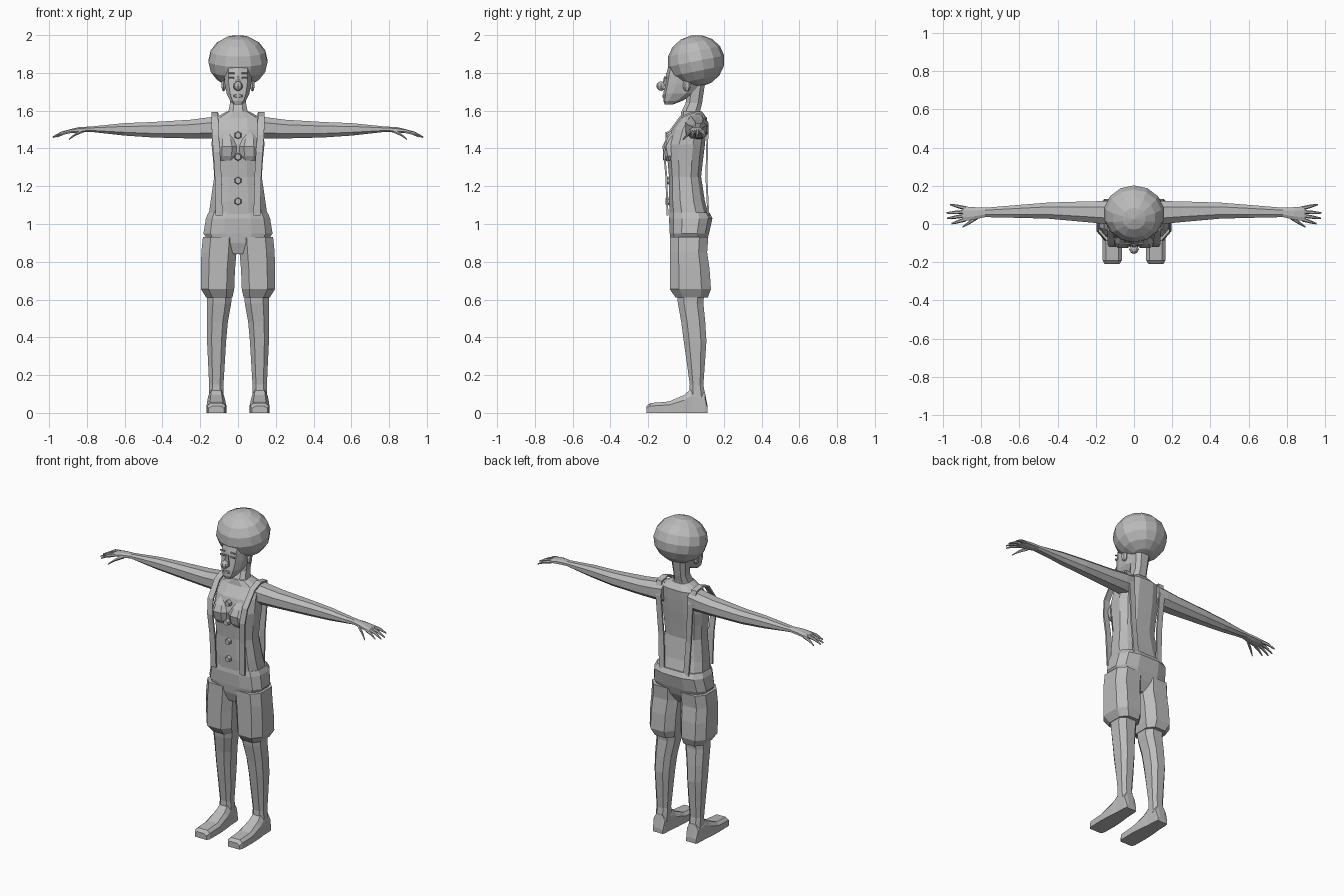
import bpy, bmesh
from math import sin, cos, pi, copysign
from mathutils import Vector, Matrix

if "Cube" in bpy.data.objects:
    bpy.data.objects.remove(bpy.data.objects["Cube"])

grey = bpy.data.materials.new("plain grey")
grey.use_nodes = True
grey.diffuse_color = (0.5, 0.5, 0.5, 1)
grey.node_tree.nodes["Principled BSDF"].inputs["Base Color"].default_value = (0.5, 0.5, 0.5, 1)


def finish(name, bm, mirror=False):
    bmesh.ops.recalc_face_normals(bm, faces=bm.faces)
    mesh = bpy.data.meshes.new(name)
    bm.to_mesh(mesh)
    bm.free()
    mesh.materials.append(grey)
    obj = bpy.data.objects.new(name, mesh)
    bpy.context.collection.objects.link(obj)
    if mirror:
        obj.modifiers.new("Mirror", "MIRROR").use_mirror_merge = False
    return obj


def skin(name, loops, mirror=False):
    """Join a row of equal point loops into a capped tube."""
    bm = bmesh.new()
    rows = [[bm.verts.new(p) for p in loop] for loop in loops]
    for a, b in zip(rows, rows[1:]):
        for i in range(len(a)):
            j = (i + 1) % len(a)
            bm.faces.new((a[i], a[j], b[j], b[i]))
    bm.faces.new(rows[0])
    bm.faces.new(rows[-1])
    return finish(name, bm, mirror)


def oval(u0, u1, v0, v1, n, square):
    """Rounded box outline between two pairs of limits."""
    pts = []
    for i in range(n):
        a = 2 * pi * (i + 0.5) / n
        c, s = (copysign(abs(t) ** square, t) for t in (cos(a), sin(a)))
        pts.append(((c, s)))
    mu = max(p[0] for p in pts)
    mv = max(p[1] for p in pts)
    return [((u0 + u1) / 2 + c / mu * (u1 - u0) / 2,
             (v0 + v1) / 2 + s / mv * (v1 - v0) / 2) for c, s in pts]


def column(name, rings, n=10, square=0.75, mirror=False):
    """Upright part: rings of (z, x0, x1, y0, y1)."""
    skin(name, [[(x, y, z) for x, y in oval(x0, x1, y0, y1, n, square)]
                for z, x0, x1, y0, y1 in rings], mirror)


def centred(rings):
    return [(z, -w, w, y0, y1) for z, w, y0, y1 in rings]


def ball(name, at, size, u, v, mirror=False, turn=0):
    bm = bmesh.new()
    bmesh.ops.create_uvsphere(bm, u_segments=u, v_segments=v, radius=1)
    bmesh.ops.transform(bm, verts=bm.verts, matrix=Matrix.Translation(at)
                        @ Matrix.Rotation(turn, 4, "X") @ Matrix.Diagonal((*size, 1)))
    return finish(name, bm, mirror)


def plate(name, at, size, mirror=False, sides=4, spin=pi / 4):
    """Thin front-facing plate with a chosen number of sides."""
    bm = bmesh.new()
    bmesh.ops.create_cone(bm, cap_ends=True, segments=sides, radius1=1, radius2=0.8, depth=1)
    bmesh.ops.transform(bm, verts=bm.verts, matrix=Matrix.Translation(at)
                        @ Matrix.Diagonal((size[0], size[1], size[2], 1))
                        @ Matrix.Rotation(pi / 2, 4, "X") @ Matrix.Rotation(spin, 4, "Z"))
    return finish(name, bm, mirror)


# Torso and neck
column("torso", centred([
    (1.03, .158, -.085, .125), (1.12, .145, -.09, .10), (1.25, .126, -.09, .08),
    (1.34, .132, -.098, .09), (1.42, .14, -.10, .10), (1.50, .135, -.075, .108),
    (1.56, .125, -.03, .112), (1.595, .06, -.025, .085)]), n=12)
column("neck", centred([
    (1.56, .062, -.03, .085), (1.60, .05, -.022, .075), (1.64, .042, -.002, .085),
    (1.74, .05, .01, .10)]), n=8)

# Bust, two faceted forms
column("bust", [(1.335, .03, .09, -.10, -.05), (1.36, .01, .108, -.115, -.04),
                (1.41, .008, .108, -.126, -.04), (1.45, .02, .10, -.105, -.03),
                (1.49, .04, .08, -.07, -.02)], n=8, mirror=True)

# Head, face and hair
column("head", centred([
    (1.632, .022, -.112, -.07), (1.652, .042, -.12, -.02), (1.69, .06, -.12, .05),
    (1.74, .07, -.112, .09), (1.79, .074, -.105, .11), (1.85, .07, -.09, .11),
    (1.90, .05, -.06, .09)]), n=10)
ball("hair", (0, .053, 1.862), (.16, .152, .138), 14, 8, turn=0.2)
ball("nose", (0, -.132, 1.73), (.025, .025, .025), 8, 6)
column("nose_bridge", centred([(1.715, .018, -.13, -.09), (1.78, .009, -.116, -.09)]), n=6)
ball("ears", (.076, .005, 1.735), (.014, .022, .034), 6, 5, mirror=True)
plate("eyelids", (.036, -.106, 1.772), (.022, .009, .007), mirror=True)
plate("brows", (.036, -.104, 1.798), (.024, .009, .004), mirror=True)
plate("lips", (0, -.12, 1.678), (.026, .009, .010), sides=6, spin=0)

# Shorts
column("shorts_seat", centred([
    (.84, .05, -.06, .07), (.90, .15, -.08, .105), (.95, .183, -.086, .122),
    (1.03, .17, -.09, .14), (1.06, .157, -.085, .125)]), n=12, square=0.7)
column("shorts_legs", [
    (.61, .03, .168, -.055, .115), (.655, .02, .196, -.086, .132), (.76, .016, .196, -.086, .125),
    (.85, .008, .194, -.086, .112), (.93, .004, .186, -.086, .118)],
       n=8, square=0.7, mirror=True)

# Legs and feet
column("legs", [
    (.07, .075, .155, .015, .105), (.15, .077, .153, .02, .092), (.26, .07, .158, .005, .10),
    (.38, .063, .164, -.012, .108), (.48, .054, .165, -.025, .102), (.58, .036, .164, -.043, .092),
    (.66, .03, .164, -.05, .098)], n=8, mirror=True)
foot_rows = [(-.208, .075, .155, .036), (-.19, .064, .164, .052), (-.09, .062, .166, .06),
             (-.01, .068, .162, .095), (.03, .074, .157, .13), (.10, .077, .155, .11),
             (.115, .082, .15, .03)]
skin("feet", [[(x0, y, 0), (x1, y, 0), (x1, y, h * .7), (x1 - .018, y, h),
               (x0 + .018, y, h), (x0, y, h * .7)] for y, x0, x1, h in foot_rows], mirror=True)

# Arms with palms
arm_rows = [(.09, -.01, .115, 1.45, 1.575), (.15, .0, .12, 1.452, 1.565),
            (.25, .01, .118, 1.453, 1.552), (.45, .028, .112, 1.458, 1.54),
            (.60, .032, .10, 1.468, 1.534), (.78, .036, .085, 1.488, 1.516),
            (.84, .022, .088, 1.484, 1.513), (.89, .015, .092, 1.482, 1.502),
            (.90, .02, .088, 1.482, 1.495)]
skin("arms", [[(x, y, z) for y, z in oval(y0, y1, z0, z1, 8, 0.85)]
              for x, y0, y1, z0, z1 in arm_rows], mirror=True)

# Fingers and thumb, tapering from knuckle to tip
digits = {"first_finger": ((.88, .024, 1.492), (.955, .002, 1.462)),
          "second_finger": ((.88, .044, 1.494), (.978, .030, 1.458)),
          "third_finger": ((.88, .063, 1.494), (.982, .058, 1.460)),
          "little_finger": ((.88, .082, 1.492), (.962, .102, 1.464)),
          "thumb": ((.82, .034, 1.494), (.896, -.015, 1.447))}
for name, (root, tip) in digits.items():
    root, tip = Vector(root), Vector(tip)
    mid = root.lerp(tip, 0.55) + Vector((0, 0, .006))
    skin(name + "s", [[(p.x, p.y + r * cos(k * pi / 3), p.z + r * sin(k * pi / 3))
                       for k in range(6)] for p, r in ((root, .011), (mid, .009), (tip, .004))],
         mirror=True)

# Suspender straps running over the shoulders
path = [(.10, -.098, 1.045), (.105, -.104, 1.25), (.113, -.116, 1.38), (.12, -.10, 1.47),
        (.123, -.03, 1.565), (.123, .03, 1.588), (.122, .09, 1.578), (.112, .114, 1.50),
        (.095, .108, 1.25), (.085, .118, 1.045)]
path = [Vector(p) for p in path]
loops = []
for i, p in enumerate(path):
    d = path[min(i + 1, len(path) - 1)] - path[max(i - 1, 0)]
    out = Vector((0, -d.z, d.y)).normalized() * .005
    side = Vector((.018, 0, 0))
    loops.append([p - side - out, p + side - out, p + side + out, p - side + out])
skin("straps", loops, mirror=True)

# Front buttons
for i, (y, z) in enumerate([(-.098, 1.47), (-.112, 1.355), (-.098, 1.23), (-.098, 1.12)]):
    plate(f"button_{i + 1}", (0, y, z), (.021, .022, .021), sides=6, spin=0)
